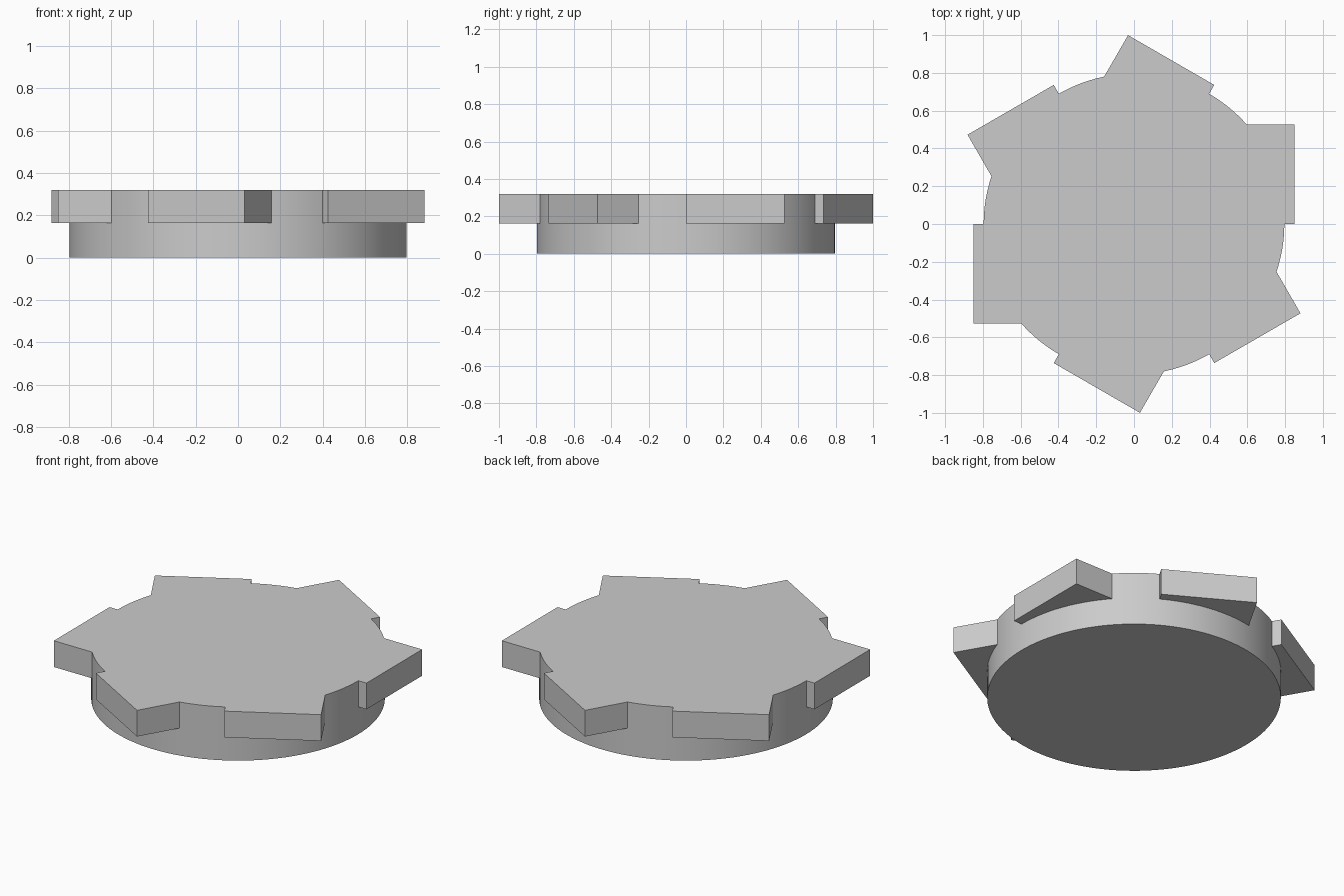
import bpy, bmesh, math

cube = bpy.data.objects.get("Cube")
if cube:
    bpy.data.objects.remove(cube, do_unlink=True)

RADIUS, HEIGHT, STEP = 0.796, 0.32, 0.163   # disc size, underside of the teeth
REACH, WIDTH, TEETH = 0.85, 0.527, 6        # tooth outer face distance and width
COVERED, OPEN = 14, 6                       # arc segments behind and between teeth

# Plain grey material
grey = bpy.data.materials.new("light grey")
grey.use_nodes = True
colour = (0.6, 0.6, 0.6, 1)
grey.diffuse_color = colour
grey.node_tree.nodes["Principled BSDF"].inputs["Base Color"].default_value = colour

# Angles of the disc rim, with a vertex where each tooth meets it
sector = math.tau / TEETH
tooth_end = math.asin(WIDTH / RADIUS)
angles = []
for t in range(TEETH):
    angles += [t * sector + tooth_end * i / COVERED for i in range(COVERED)]
    angles += [t * sector + tooth_end + (sector - tooth_end) * i / OPEN for i in range(OPEN)]
count = len(angles)

bm = bmesh.new()


def rim(z):
    return [bm.verts.new((RADIUS * math.cos(a), RADIUS * math.sin(a), z)) for a in angles]


def wall(low, high, smooth=False):
    """Join two matching rows of vertices with quads."""
    for i in range(len(low) - 1):
        face = bm.faces.new((low[i], low[i + 1], high[i + 1], high[i]))
        face.smooth = smooth


# Lower disc
base, middle, top = rim(0), rim(STEP), rim(HEIGHT)
bm.faces.new(base[::-1])
wall(base + base[:1], middle + middle[:1], True)

# Six offset teeth, with rim walls between them
outline = []
for t in range(TEETH):
    start = t * (COVERED + OPEN)
    arc = [(start + i) % count for i in range(COVERED + 1)]
    gap = [(start + COVERED + i) % count for i in range(OPEN + 1)]
    c, s = math.cos(t * sector), math.sin(t * sector)

    def corners(z):
        return [bm.verts.new((x * c - y * s, x * s + y * c, z))
                for x, y in ((REACH, 0), (REACH, WIDTH))]

    low, high = corners(STEP), corners(HEIGHT)
    wall([middle[arc[0]], *low, middle[arc[-1]]], [top[arc[0]], *high, top[arc[-1]]])
    bm.faces.new([middle[i] for i in arc] + low[::-1])
    wall([middle[i] for i in gap], [top[i] for i in gap], True)
    outline += [top[arc[0]], *high] + [top[i] for i in gap[:-1]]

# Flat top spanning disc and teeth
bm.faces.new(outline)
bmesh.ops.delete(bm, geom=[v for v in bm.verts if not v.link_faces], context="VERTS")
bmesh.ops.recalc_face_normals(bm, faces=bm.faces)

mesh = bpy.data.meshes.new("toothed_disc")
bm.to_mesh(mesh)
bm.free()
mesh.materials.append(grey)
disc = bpy.data.objects.new("toothed_disc", mesh)
bpy.context.collection.objects.link(disc)

# Smooth rim with crisp corners
bpy.ops.object.select_all(action="DESELECT")
disc.select_set(True)
bpy.context.view_layer.objects.active = disc
bpy.ops.object.shade_smooth_by_angle(angle=math.radians(20))
